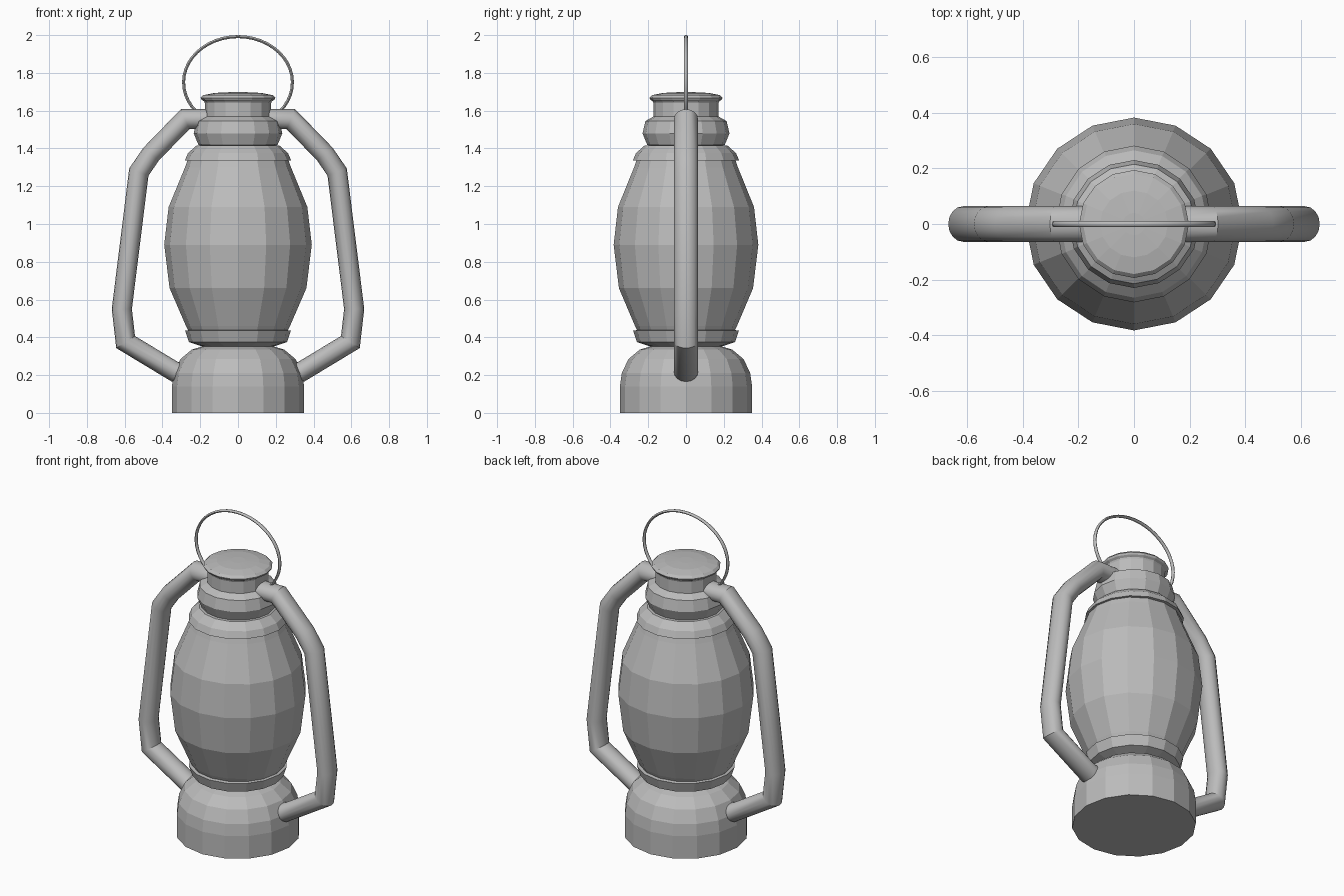
import bpy, bmesh
from math import sin, cos, pi, radians
from mathutils import Vector

cube = bpy.data.objects.get("Cube")
if cube:
    bpy.data.objects.remove(cube)

metal = bpy.data.materials.new("grey metal")
metal.use_nodes = True
grey = (0.5, 0.5, 0.5, 1)
metal.diffuse_color = grey
metal.node_tree.nodes["Principled BSDF"].inputs["Base Color"].default_value = grey


def finish(name, bm, smooth=0):
    bmesh.ops.recalc_face_normals(bm, faces=bm.faces)
    mesh = bpy.data.meshes.new(name)
    bm.to_mesh(mesh)
    bm.free()
    mesh.materials.append(metal)
    obj = bpy.data.objects.new(name, mesh)
    bpy.context.collection.objects.link(obj)
    if smooth:
        bpy.ops.object.select_all(action="DESELECT")
        obj.select_set(True)
        bpy.context.view_layer.objects.active = obj
        bpy.ops.object.shade_smooth_by_angle(angle=radians(smooth))
    return obj


def skin(bm, rings):
    """Join matching rings of vertices and close both ends."""
    for a, b in zip(rings, rings[1:]):
        for i in range(len(a)):
            j = (i + 1) % len(a)
            bm.faces.new((a[i], a[j], b[j], b[i]))
    bm.faces.new(rings[0])
    bm.faces.new(rings[-1])


def lathe(name, profile, sides=16, stretch=1.0):
    """Turn (radius, height) points around z."""
    bm = bmesh.new()
    rings = [[bm.verts.new((r * stretch * cos(2 * pi * i / sides),
                            r * sin(2 * pi * i / sides), z))
              for i in range(sides)] for r, z in profile]
    skin(bm, rings)
    return finish(name, bm)


def sweep(name, path, width, depth, sides, smooth):
    """Sweep an oval along a path in the xz plane with mitred corners."""
    bm = bmesh.new()
    pts = [Vector(p) for p in path]
    rings = []
    for k, p in enumerate(pts):
        before = (p - pts[k - 1]).normalized() if k else (pts[1] - p).normalized()
        after = (pts[k + 1] - p).normalized() if k < len(pts) - 1 else before
        along = (before + after).normalized()
        side = Vector((-along.y, along.x)) * width / along.dot(before)
        rings.append([])
        for i in range(sides):
            a = 2 * pi * i / sides
            q = p + side * cos(a)
            rings[-1].append(bm.verts.new((q.x, depth * sin(a), q.y)))
    skin(bm, rings)
    return finish(name, bm, smooth)


# Fuel tank and globe, with the collars that hold the globe
lathe("fuel_tank", [(.35, 0), (.35, .14), (.34, .21), (.305, .285),
                    (.245, .335), (.17, .358)])
lathe("globe_holder", [(.16, .345), (.2, .355), (.26, .375), (.28, .435), (.25, .44)])
lathe("globe", [(.24, .4), (.27, .46), (.355, .66), (.383, .89),
                (.36, 1.09), (.275, 1.3), (.25, 1.37)], stretch=1.02)
lathe("globe_collar", [(.25, 1.335), (.282, 1.335), (.265, 1.375),
                       (.22, 1.415), (.16, 1.42)])

# Vent ring, chimney and lid
lathe("vent_ring", [(.16, 1.41), (.205, 1.418), (.23, 1.48), (.215, 1.545),
                    (.17, 1.57)], stretch=1.02)
lathe("chimney", [(.172, 1.55), (.172, 1.64), (.18, 1.66)], stretch=1.02)
lathe("lid", [(.17, 1.645), (.188, 1.657), (.194, 1.668), (.18, 1.682),
              (.12, 1.694), (.04, 1.698)], stretch=1.02)

# Side tubes from the chimney down to the tank
tube = [(.15, 1.555), (.28, 1.555), (.46, 1.37), (.525, 1.275),
        (.615, .55), (.595, .375), (.335, .218), (.27, .215)]
for side, sign in (("left", 1), ("right", -1)):
    sweep(side + "_tube", [(sign * x, z) for x, z in tube], .053, .064, 16, 30)

# Carrying handle, an oval arc ending inside the tubes
arc = [radians(-40 + 260 * i / 32) for i in range(33)]
sweep("carrying_handle", [(.288 * cos(a), 1.75 + .242 * sin(a)) for a in arc],
      .008, .011, 8, 50)
